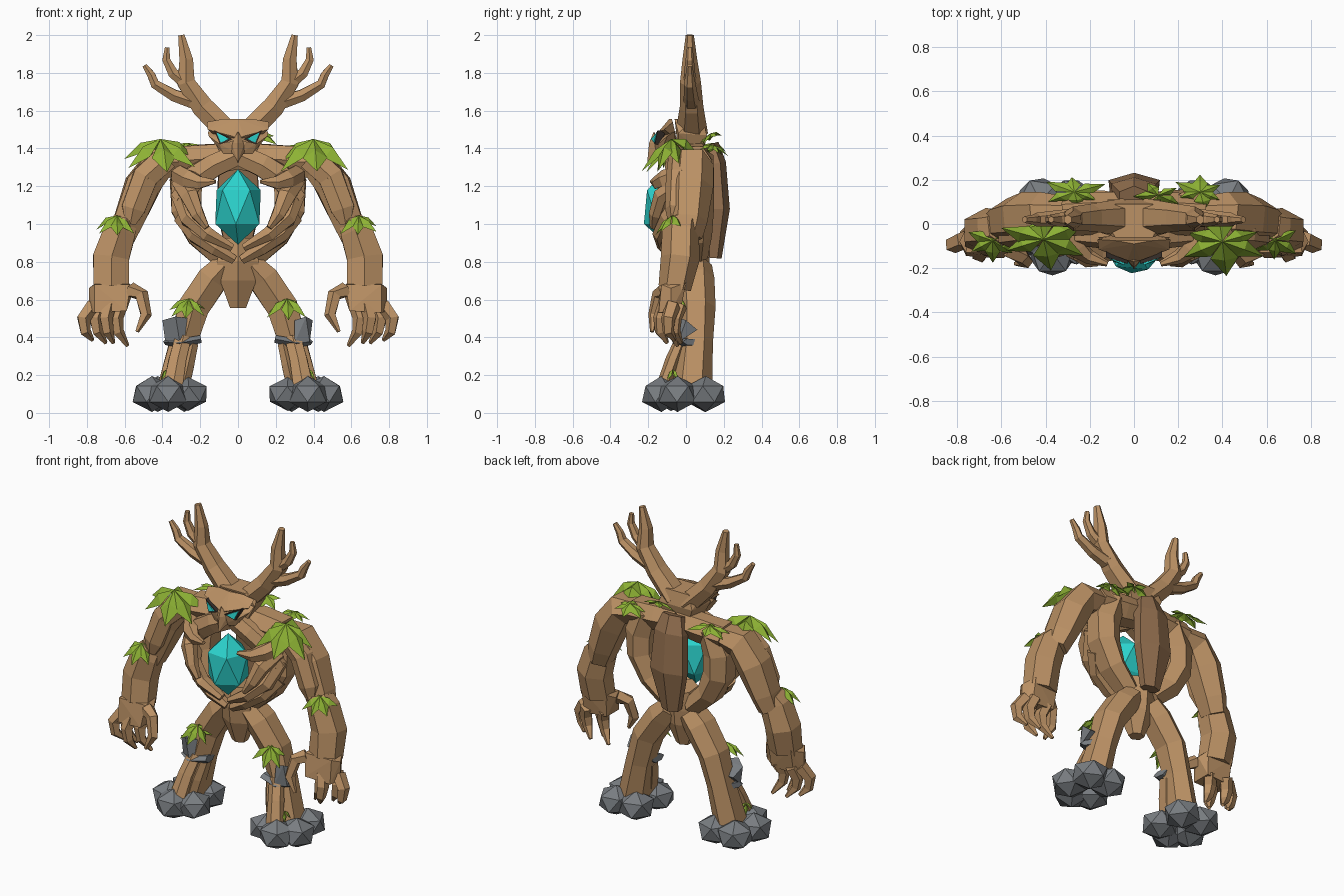
import bpy, bmesh, math, random
from mathutils import Vector, Matrix

random.seed(4)


def material(name, rgb):
    m = bpy.data.materials.new(name)
    m.diffuse_color = (*rgb, 1)
    return m


WOOD = material("wood", (0.50, 0.285, 0.13))
BARK = material("dark_bark", (0.30, 0.165, 0.08))
LEAF = material("leaf", (0.27, 0.45, 0.035))
STONE = material("stone", (0.19, 0.205, 0.22))
GEM = material("gem", (0.025, 0.66, 0.62))
DARK = material("socket", (0.04, 0.03, 0.025))


def finish(name, bm, mat, mirror=False, recalc=True):
    if recalc:
        bmesh.ops.recalc_face_normals(bm, faces=bm.faces)
    me = bpy.data.meshes.new(name)
    bm.to_mesh(me)
    bm.free()
    me.materials.append(mat)
    ob = bpy.data.objects.new(name, me)
    bpy.context.collection.objects.link(ob)
    if mirror:
        mod = ob.modifiers.new("mirror", "MIRROR")
        mod.use_mirror_merge = False
    return ob


def limb(name, path, sides=6, mat=WOOD, mirror=True, rough=0.06):
    """Faceted branch; each path entry is x, y, z, half width, half depth."""
    bm = bmesh.new()
    pts = [Vector(p[:3]) for p in path]
    rings = []
    for i, p in enumerate(path):
        t = (pts[min(i + 1, len(pts) - 1)] - pts[max(i - 1, 0)]).normalized()
        side = t.cross(Vector((0, 1, 0))).normalized()
        deep = side.cross(t)
        ring = []
        for k in range(sides):
            a = math.tau * (k + 0.5) / sides
            s = 1.08 + (random.uniform(-rough, rough) if 0 < i < len(path) - 1 else 0)
            ring.append(bm.verts.new(pts[i] + side * math.cos(a) * p[3] * s + deep * math.sin(a) * p[4] * s))
        rings.append(ring)
    for a, b in zip(rings, rings[1:]):
        for k in range(sides):
            n = (k + 1) % sides
            bm.faces.new((a[k], a[n], b[n], b[k]))
    bm.faces.new(rings[0])
    bm.faces.new(rings[-1])
    return finish(name, bm, mat, mirror)


def hull(name, points, mat, mirror=False, sym=False):
    bm = bmesh.new()
    for x, y, z in points:
        bm.verts.new((x, y, z))
        if sym and x:
            bm.verts.new((-x, y, z))
    bmesh.ops.convex_hull(bm, input=bm.verts)
    loose = [v for v in bm.verts if not v.link_faces]
    bmesh.ops.delete(bm, geom=loose, context="VERTS")
    return finish(name, bm, mat, mirror)


def rocks(name, items, mat=STONE, mirror=True):
    bm = bmesh.new()
    for x, y, z, rx, ry, rz, turn in items:
        m = Matrix.Translation((x, y, z)) @ Matrix.Diagonal((rx, ry, rz, 1)) @ Matrix.Rotation(turn, 4, "Z")
        bmesh.ops.create_icosphere(bm, subdivisions=1, radius=1, matrix=m)
    return finish(name, bm, mat, mirror)


def leaves(name, c, rx, ry, drop, count=6, tilt=0.0):
    """Star of drooping, ridged leaves; tilt raises the side facing back."""
    bm = bmesh.new()
    c = Vector(c)
    for i in range(count):
        a = math.tau * (i + random.uniform(0.35, 0.65)) / count
        s = random.uniform(0.85, 1.12)

        def at(f, da, z):
            x, y = rx * s * f * math.cos(a + da), ry * s * f * math.sin(a + da)
            return bm.verts.new(c + Vector((x, y, tilt * y - drop * z)))
        base, ridge, tip = at(0, 0, 0), at(0.55, 0, 0.2), at(1, 0, random.uniform(0.75, 1))
        left, right = at(0.55, 0.55, 0.5), at(0.55, -0.55, 0.5)
        for f in ((base, ridge, left), (ridge, tip, left), (base, right, ridge), (ridge, right, tip)):
            bm.faces.new(f)
    return finish(name, bm, LEAF, recalc=False)


# Torso: spine slab, pelvis, ribs that cage the crystal
limb("spine", [(0, .12, 1.42, .07, .05), (0, .15, 1.32, .11, .06), (0, .165, 1.08, .12, .06), (0, .145, .82, .06, .04)], mat=BARK, mirror=False)
limb("pelvis", [(0, .03, .92, .08, .09), (0, .02, .8, .115, .1), (0, .02, .7, .1, .09), (0, .02, .555, .045, .04)], mirror=False)
limb("side_rib", [(.22, .06, 1.37, .07, .08), (.275, .05, 1.22, .09, .095), (.275, .045, 1.08, .085, .1), (.205, .04, .94, .07, .09), (.08, .04, .82, .06, .07)])
limb("lower_rib", [(.31, .0, 1.16, .05, .05), (.26, -.09, 1.03, .05, .045), (.16, -.13, .945, .04, .045), (.03, -.12, .875, .02, .03)])
limb("lowest_rib", [(.3, .0, 1.03, .04, .05), (.23, -.07, .94, .04, .045), (.12, -.09, .87, .04, .045), (.02, -.08, .81, .025, .03)])
limb("upper_rib", [(.31, -.02, 1.26, .05, .05), (.26, -.11, 1.235, .05, .045), (.2, -.15, 1.22, .035, .03), (.12, -.18, 1.225, .01, .012)])
limb("middle_rib", [(.3, -.02, 1.22, .05, .05), (.255, -.13, 1.15, .05, .04), (.215, -.16, 1.05, .035, .035), (.165, -.17, .98, .015, .02)])
limb("collar", [(0, .05, 1.36, .075, .09), (.15, .05, 1.345, .085, .09), (.32, .04, 1.335, .08, .09)])
limb("chest_brace", [(.02, -.05, 1.36, .06, .05), (.13, -.06, 1.31, .065, .05), (.22, -.05, 1.25, .07, .05), (.32, -.02, 1.13, .045, .04)])

# Crystal heart
rocks("crystal_heart", [(0, -.1, 1.09, .138, .138, .2, .22)], GEM, False)

# Head, face mask and eyes
hull("head", [(.085, -.06, 1.555), (.085, .09, 1.555), (.13, .02, 1.54), (.15, -.04, 1.48), (.12, .11, 1.47),
              (.09, -.04, 1.37), (.08, .09, 1.37)], WOOD, sym=True)
hull("forehead", [(0, -.09, 1.555), (.085, -.075, 1.555), (.165, -.07, 1.54), (.16, -.115, 1.5), (.03, -.165, 1.465),
                  (0, -.17, 1.45), (.1, -.05, 1.45)], WOOD, sym=True)
hull("face_mask", [(.16, -.06, 1.49), (.155, -.1, 1.465), (.1, -.145, 1.425), (.045, -.165, 1.435), (.075, -.135, 1.37),
                   (0, -.17, 1.45), (0, -.165, 1.37), (.06, -.05, 1.37)], WOOD, sym=True)
hull("beak", [(0, -.17, 1.49), (.035, -.16, 1.43), (.035, -.155, 1.38), (0, -.195, 1.43), (0, -.205, 1.33), (0, -.11, 1.37)], WOOD, sym=True)
for name, off, grow, mat in (("eye_socket", 0, 1.35, DARK), ("eye", -.006, .95, GEM)):
    cx, cz = .083, 1.455
    tri = [(.042, -.18, 1.45), (.115, -.15, 1.485), (.092, -.165, 1.43)]
    pts = [(cx + (x - cx) * grow, y + off + d, cz + (z - cz) * grow) for x, y, z in tri for d in (0, .04)]
    hull(name, pts, mat, mirror=True)

# Antlers
limb("antler", [(.05, .03, 1.48, .065, .08), (.19, .03, 1.62, .06, .06), (.275, .025, 1.75, .05, .05), (.275, .02, 1.87, .038, .037), (.3, .02, 2.0, .018, .02)])
limb("antler_outer_tine", [(.19, .03, 1.63, .04, .045), (.34, .025, 1.68, .034, .035), (.44, .02, 1.74, .027, .028), (.46, .02, 1.79, .022, .02), (.495, .02, 1.84, .013, .014)])
limb("antler_inner_tine", [(.27, .025, 1.74, .035, .035), (.345, .02, 1.8, .028, .028), (.38, .02, 1.87, .022, .02), (.375, .02, 1.935, .013, .014)])

# Arms
limb("upper_arm", [(.3, .04, 1.33, .07, .08), (.42, .03, 1.32, .095, .105), (.505, .02, 1.2, .1, .11), (.575, .01, 1.02, .085, .095), (.61, .0, .93, .07, .08)])
limb("arm_bark_plate", [(.38, -.04, 1.35, .07, .05), (.49, -.05, 1.25, .075, .05), (.555, -.06, 1.08, .065, .045), (.57, -.06, 1.0, .03, .03)])
limb("forearm", [(.6, -.01, 1.01, .07, .08), (.625, -.025, .96, .09, .09), (.67, -.03, .82, .105, .095), (.67, -.06, .66, .1, .08)])
hull("palm", [(.57, -.13, .68), (.76, -.13, .68), (.79, -.08, .66), (.75, .0, .69), (.58, -.01, .69), (.55, -.07, .66),
              (.59, -.155, .54), (.76, -.145, .53), (.79, -.08, .54), (.75, -.03, .53), (.59, -.03, .54)], WOOD, mirror=True)
limb("thumb", [(.57, -.11, .65, .04, .04), (.51, -.145, .625, .036, .034), (.49, -.17, .52, .03, .028), (.535, -.18, .43, .01, .01)], sides=5)
fingers = (("outer_finger", .77, .82, .77, -.07, .385), ("third_finger", .73, .755, .70, -.035, .37),
           ("middle_finger", .685, .70, .66, -.11, .37), ("inner_finger", .625, .645, .585, -.055, .355))
for name, x0, x1, x2, y, tip in fingers:
    limb(name, [(x0, y, .57, .038, .04), (x1, y - .025, .5, .036, .037), (x1 - .012, y - .025, .43, .029, .029), (x2, y + .01, tip, .01, .01)], sides=5)

# Legs
limb("leg", [(.07, .04, .78, .07, .09), (.135, .045, .71, .085, .095), (.235, .055, .56, .085, .09), (.285, .05, .38, .078, .085), (.345, .03, .12, .09, .1)])
limb("shin_plate", [(.29, -.02, .4, .045, .03), (.32, -.07, .28, .05, .035), (.345, -.12, .14, .055, .035)])
limb("inner_shin_plate", [(.24, .01, .36, .03, .05), (.265, -.02, .25, .035, .06), (.29, -.04, .14, .035, .06)])

# Stone feet and knee guards
rocks("stone_foot", [(.37, -.13, .1, .115, .115, .095, .3), (.265, -.08, .1, .115, .115, .09, .9), (.455, -.045, .1, .115, .115, .095, .6),
                     (.285, .1, .1, .115, .115, .095, .0), (.425, .105, .1, .115, .115, .095, 1.1)])
hull("left_knee_stone", [(-.4, -.01, .49), (-.33, -.065, .51), (-.25, -.02, .5), (-.385, -.01, .375), (-.31, -.06, .385),
                         (-.24, -.02, .39), (-.38, .06, .44), (-.25, .06, .44)], STONE)
hull("right_knee_stone", [(.3, -.04, .49), (.36, -.05, .51), (.395, .0, .49), (.38, -.04, .375), (.3, -.06, .37),
                          (.38, .06, .44), (.3, .06, .44)], STONE)
limb("knee_band", [(.2, .0, .39, .022, .05), (.3, -.01, .37, .025, .06), (.37, .03, .375, .018, .05)], mat=STONE)

# Foliage
leaves("right_shoulder_leaves", (.40, -.08, 1.45), .2, .14, .15, tilt=.35)
leaves("left_shoulder_leaves", (-.41, -.07, 1.45), .2, .13, .15, tilt=.35)
leaves("right_back_leaves", (.3, .145, 1.42), .12, .075, .05, tilt=-.2)
leaves("left_back_leaves", (-.27, .145, 1.43), .14, .075, .05, tilt=-.1)
leaves("neck_leaves", (.11, .13, 1.48), .11, .07, .04, 5, tilt=.5)
for s, side in ((1, "right"), (-1, "left")):
    leaves(side + "_elbow_leaves", (s * .64, -.075, 1.045), .11, .09, .09, tilt=.3)
    leaves(side + "_knee_leaves", (s * .26, -.04, .605), .11, .08, .09, tilt=.3)
    leaves(side + "_ankle_leaves", (s * .38, -.07, .23), .04, .05, .06, 4)
